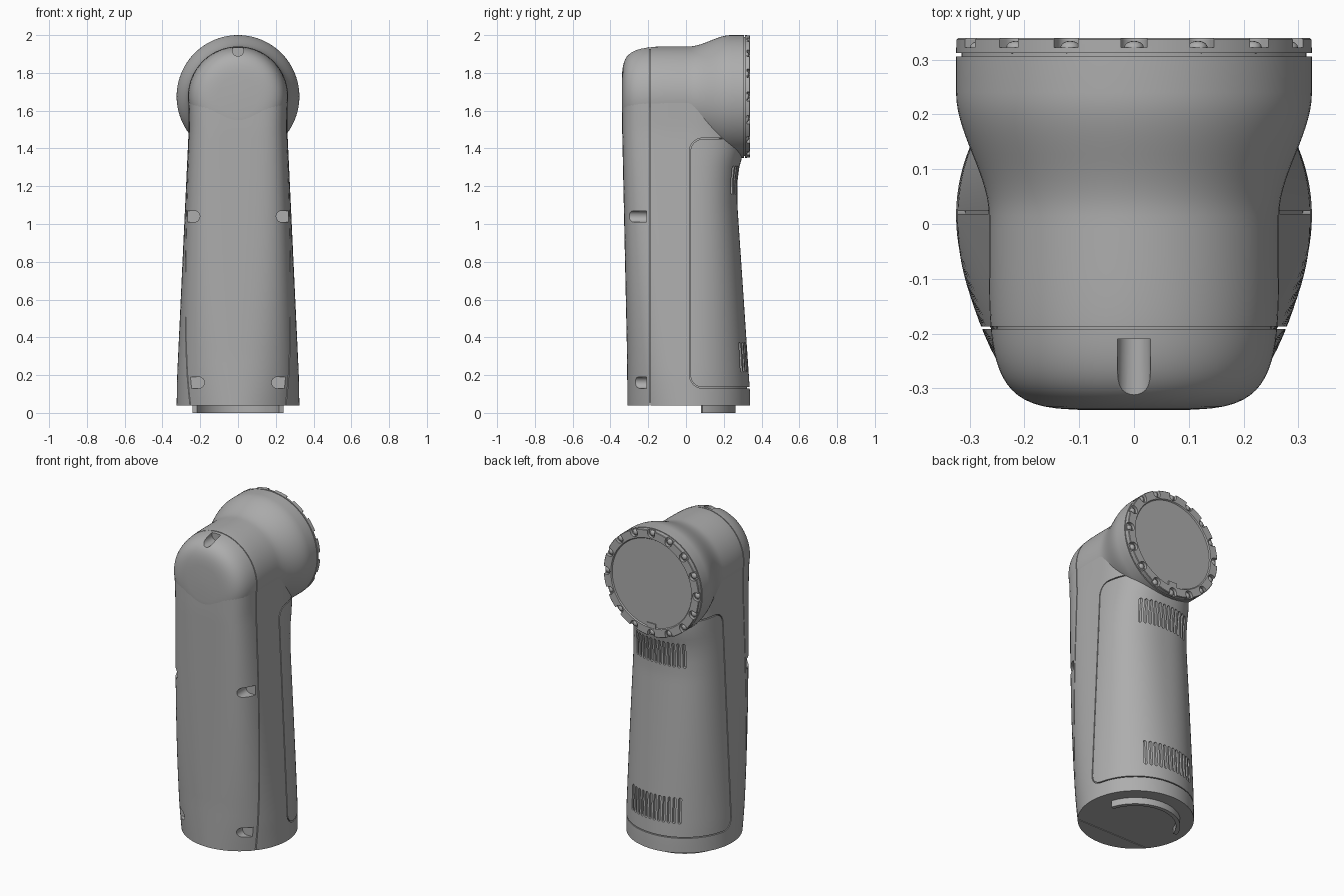
import bpy, bmesh
from math import sin, cos, pi, radians
from mathutils import Vector, Matrix

cube = bpy.data.objects.get("Cube")
if cube:
    bpy.data.objects.remove(cube)

grey = bpy.data.materials.new("plain grey")
grey.use_nodes = True
grey.diffuse_color = (0.42, 0.42, 0.42, 1)
grey.node_tree.nodes["Principled BSDF"].inputs["Base Color"].default_value = (0.42, 0.42, 0.42, 1)

HEAD_Z = 1.675    # height of the head axis
MID_Y = 0.015     # centre line of the column


def make(name, bm):
    bmesh.ops.recalc_face_normals(bm, faces=bm.faces)
    mesh = bpy.data.meshes.new(name)
    bm.to_mesh(mesh)
    bm.free()
    mesh.materials.append(grey)
    ob = bpy.data.objects.new(name, mesh)
    bpy.context.collection.objects.link(ob)
    return ob


def loft(name, rings):
    """Skin closed rings of points and cap both ends."""
    bm = bmesh.new()
    loops = [[bm.verts.new(p) for p in ring] for ring in rings]
    n = len(loops[0])
    for a, b in zip(loops, loops[1:]):
        for i in range(n):
            j = (i + 1) % n
            bm.faces.new((a[i], a[j], b[j], b[i]))
    bm.faces.new(loops[0])
    bm.faces.new(loops[-1])
    return make(name, bm)


def turn(name, profile, n=96):
    """Revolve (radius, y) points about the head axis."""
    return loft(name, [[(r * cos(2 * pi * i / n), y, HEAD_Z + r * sin(2 * pi * i / n))
                        for i in range(n)] for r, y in profile])


def prisms(name, outlines, lo, hi, axis):
    """Extrude flat outlines along one axis."""
    place = {"x": lambda u, v, w: (w, u, v),
             "y": lambda u, v, w: (u, w, v),
             "z": lambda u, v, w: (u, v, w)}[axis]
    bm = bmesh.new()
    for pts in outlines:
        a = [bm.verts.new(place(u, v, lo)) for u, v in pts]
        b = [bm.verts.new(place(u, v, hi)) for u, v in pts]
        bm.faces.new(a)
        bm.faces.new(b)
        for i in range(len(pts)):
            j = (i + 1) % len(pts)
            bm.faces.new((a[i], a[j], b[j], b[i]))
    return make(name, bm)


def rect(u0, u1, v0, v1):
    return [(u0, v0), (u1, v0), (u1, v1), (u0, v1)]


def notch(u, v, r, angle, length):
    """Outline with a round end at (u, v), open towards an angle."""
    arc = [angle + pi / 2 + pi * i / 12 for i in range(13)]
    pts = [(u + r * cos(t), v + r * sin(t)) for t in arc]
    du, dv = length * cos(angle), length * sin(angle)
    return pts + [(pts[-1][0] + du, pts[-1][1] + dv), (pts[0][0] + du, pts[0][1] + dv)]


def slot(u, v0, v1, r):
    low = [(u + r * cos(t), v0 + r * sin(t)) for t in [pi + pi * i / 8 for i in range(9)]]
    high = [(u + r * cos(t), v1 + r * sin(t)) for t in [pi * i / 8 for i in range(9)]]
    return low + high


def cut(ob, cutter):
    mod = ob.modifiers.new("cut", "BOOLEAN")
    mod.operation, mod.solver, mod.object = "DIFFERENCE", "EXACT", cutter
    bpy.context.view_layer.objects.active = ob
    bpy.ops.object.modifier_apply(modifier=mod.name)


def ramp(keys, z):
    for (z0, a), (z1, b) in zip(keys, keys[1:]):
        if z <= z1:
            return a + (b - a) * max(0, z - z0) / (z1 - z0)
    return keys[-1][1]


# Column: round at the foot, narrower and squarer towards the top
SIDE = [(0.04, 0.325), (0.2, 0.322), (1.5, 0.261), (HEAD_Z, 0.263)]
FRONT = [(0.04, 0.325), (0.3, 0.327), (1.5, 0.353), (HEAD_Z, 0.353)]
BACK = [(0.04, 0.325), (0.12, 0.323), (1.1, 0.257), (1.22, 0.257), (1.3, 0.267),
        (1.36, 0.284), (1.42, 0.292), (HEAD_Z, 0.292)]


def column(name, inset=0.0, steps=44, n=112):
    rings = []
    for k in range(steps + 1):
        z = 0.04 + inset + (HEAD_Z - 0.04 - inset) * k / steps
        f = (z - 0.04) / (HEAD_Z - 0.04)
        ring = []
        for i in range(n):
            c, s = cos(2 * pi * i / n), sin(2 * pi * i / n)
            p = 2 + (0.6 if s > 0 else 3) * f
            r = (abs(c) ** p + abs(s) ** p) ** (-1 / p)
            depth = ramp(BACK if s > 0 else FRONT, z) - inset
            ring.append((r * c * (ramp(SIDE, z) - inset), MID_Y + r * s * depth, z))
        rings.append(ring)
    return loft(name, rings)


# Head: flared drum behind, rounded dome in front
def head(name, inset=0.0, end=0.306):
    pts = []
    for i in range(1, 25):
        y = -0.355 * sin(pi / 2 * (1 - i / 24))
        r = 0.265 * (1 - (abs(y) / 0.355) ** 5) ** 0.2
        pts.append((r - min(inset, r / 2), MID_Y + y * (1 - inset / 0.355)))
    for i in range(1, 15):
        t = i / 14
        pts.append((0.265 + 0.06 * t * t * (3 - 2 * t) - inset, MID_Y + 0.225 * t))
    pts.append((0.325 - inset, end))
    return turn(name, [(0.002, MID_Y - 0.355 + inset)] + pts)


body = column("column_shell")
top = head("head_shell")
body_core = column("column_core", 0.014)
top_core = head("head_core", 0.01, 0.316)

# Seams: front cover gap and rear panel outline
gap = prisms("cover_gap", [rect(-1, 1, -0.5, 3)], -0.192, -0.187, "y")


def panel_path(d):
    r = 0.07 - d
    y0, z0, z1 = 0.018 + d, 0.13 + d, 1.455 - d
    quarter = [pi / 2 * i / 8 for i in range(9)]
    return ([(0.6, z0)] + [(y0 + r - r * sin(t), z0 + r - r * cos(t)) for t in quarter]
            + [(y0 + r - r * cos(t), z1 - r + r * sin(t)) for t in quarter] + [(0.6, z1)])


seam = prisms("panel_seam", [panel_path(0) + panel_path(0.006)[::-1]], -1, 1, "x")

# Fastener pockets in the front cover
outlines = [notch(0, 1.918, 0.03, pi / 2, 0.2)]
for angle, sx in ((0, 1), (pi, -1)):
    outlines.append(notch(0.232 * sx, 1.04, 0.03, angle, 0.2))
    outlines.append(notch(0.208 * sx, 0.16, 0.03, angle, 0.2))
pockets = prisms("pockets", outlines, -0.6, -0.21, "y")

# Two rows of cooling slots on the back
xs = [(i - 5.5) * 0.029 for i in range(12)]
vents = prisms("vents", [slot(x, a, b, 0.008) for x in xs
                         for a, b in ((0.225, 0.365), (1.165, 1.3))], 0.15, 0.6, "y")

for cutter in (seam, gap, pockets, vents):
    cut(body, cutter)
for ob in (top, body_core, top_core):
    if ob is top:
        cut(ob, gap)
    cut(ob, pockets)

# Round end cap with scalloped rim
cap = turn("end_cap", [(0.002, 0.312), (0.325, 0.312), (0.325, 0.337), (0.322, 0.34),
                       (0.275, 0.34), (0.27, 0.333), (0.002, 0.333)])
angles = [2 * pi * i / 16 for i in range(16)]
rim = prisms("rim_notches", [notch(0.306 * cos(a), HEAD_Z + 0.306 * sin(a), 0.024, a, 0.1)
                             for a in angles], 0.322, 0.5, "y")
cut(cap, rim)
tab = prisms("cap_tab", [rect(-0.03, 0.03, HEAD_Z - 0.28, HEAD_Z - 0.245)], 0.325, 0.339, "y")

bm = bmesh.new()
for a in angles:
    spot = Vector((0.305 * cos(a), 0.322, HEAD_Z + 0.305 * sin(a)))
    bmesh.ops.create_uvsphere(bm, u_segments=16, v_segments=8, radius=0.018,
                              matrix=Matrix.Translation(spot) @ Matrix.Diagonal((1, 0.7, 1, 1)))
screws = make("cap_screws", bm)

# Curved locating rib under the foot
sweep = [radians(18 + 144 * i / 40) for i in range(41)]
rib = prisms("foot_rib", [[(0.252 * cos(t), 0.01 + 0.252 * sin(t)) for t in sweep]
                          + [(0.228 * cos(t), 0.01 + 0.228 * sin(t)) for t in sweep[::-1]]],
             0, 0.045, "z")

for cutter in (gap, seam, pockets, vents, rim):
    bpy.data.objects.remove(cutter)

bpy.ops.object.select_all(action="DESELECT")
for ob in (body, top, body_core, top_core, cap, tab, screws, rib):
    ob.select_set(True)
bpy.context.view_layer.objects.active = body
bpy.ops.object.shade_smooth_by_angle(angle=radians(30))
